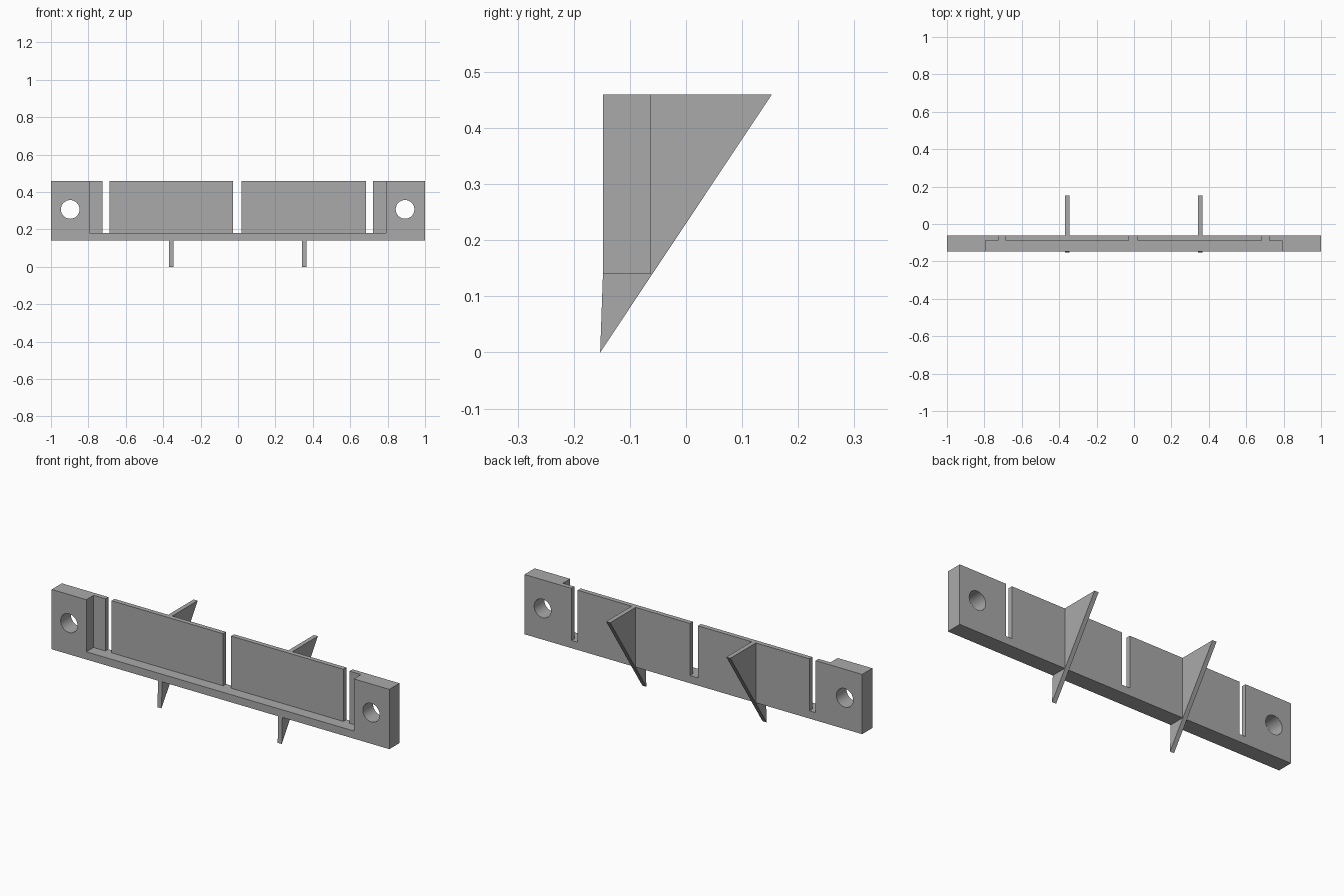
import bpy, bmesh, math

cube = bpy.data.objects.get("Cube")
if cube:
    bpy.data.objects.remove(cube, do_unlink=True)

grey = bpy.data.materials.new("plain grey")
grey.use_nodes = True
colour = (0.4, 0.4, 0.4, 1)
grey.diffuse_color = colour
grey.node_tree.nodes["Principled BSDF"].inputs["Base Color"].default_value = colour

FRONT, WALL, BACK = -0.148, -0.087, -0.062
BOTTOM, LEDGE, TOP = 0.14, 0.181, 0.46


def prism(name, outline, direction):
    """Extrude a flat outline along a direction into a closed solid."""
    bm = bmesh.new()
    face = bm.faces.new([bm.verts.new(p) for p in outline])
    ext = bmesh.ops.extrude_face_region(bm, geom=[face])
    moved = [v for v in ext["geom"] if isinstance(v, bmesh.types.BMVert)]
    bmesh.ops.translate(bm, verts=moved, vec=direction)
    bmesh.ops.recalc_face_normals(bm, faces=bm.faces)
    mesh = bpy.data.meshes.new(name)
    bm.to_mesh(mesh)
    bm.free()
    mesh.materials.append(grey)
    ob = bpy.data.objects.new(name, mesh)
    bpy.context.collection.objects.link(ob)
    return ob


def box(name, x0, x1, y0, y1, z0, z1):
    outline = [(x0, y0, z0), (x1, y0, z0), (x1, y0, z1), (x0, y0, z1)]
    return prism(name, outline, (0, y1 - y0, 0))


def cut(target, cutter):
    mod = target.modifiers.new("cut", "BOOLEAN")
    mod.operation = "DIFFERENCE"
    mod.solver = "EXACT"
    mod.object = cutter
    bpy.context.view_layer.objects.active = target
    bpy.ops.object.modifier_apply(modifier=mod.name)
    bpy.data.objects.remove(cutter, do_unlink=True)


# Main plate with a front recess open at the top
plate = box("mounting_plate", -1, 1, FRONT, BACK, BOTTOM, TOP)
cut(plate, box("recess_cutter", -0.795, 0.79, FRONT - 0.1, WALL, LEDGE, TOP + 0.1))

# Slots through the thin wall
for x0, x1 in ((-0.725, -0.688), (-0.027, 0.02), (0.685, 0.722)):
    cut(plate, box("slot_cutter", x0, x1, FRONT - 0.1, BACK + 0.1, LEDGE, TOP + 0.1))

# Screw holes in the end blocks
for x in (-0.897, 0.893):
    ring = [(x + 0.05 * math.cos(a), FRONT - 0.1, 0.307 + 0.05 * math.sin(a))
            for a in (math.tau * i / 32 for i in range(32))]
    cut(plate, prism("hole_cutter", ring, (0, 0.3, 0)))

bpy.ops.object.select_all(action="DESELECT")
plate.select_set(True)
bpy.context.view_layer.objects.active = plate
bpy.ops.object.shade_smooth_by_angle(angle=math.radians(30))

# Triangular ribs behind and below the plate
for name, x in (("right_rib", -0.37), ("left_rib", 0.342)):
    profile = [(-0.153, 0), (0.153, TOP), (BACK, TOP), (BACK, BOTTOM), (FRONT, BOTTOM)]
    prism(name, [(x, y, z) for y, z in profile], (0.024, 0, 0))
